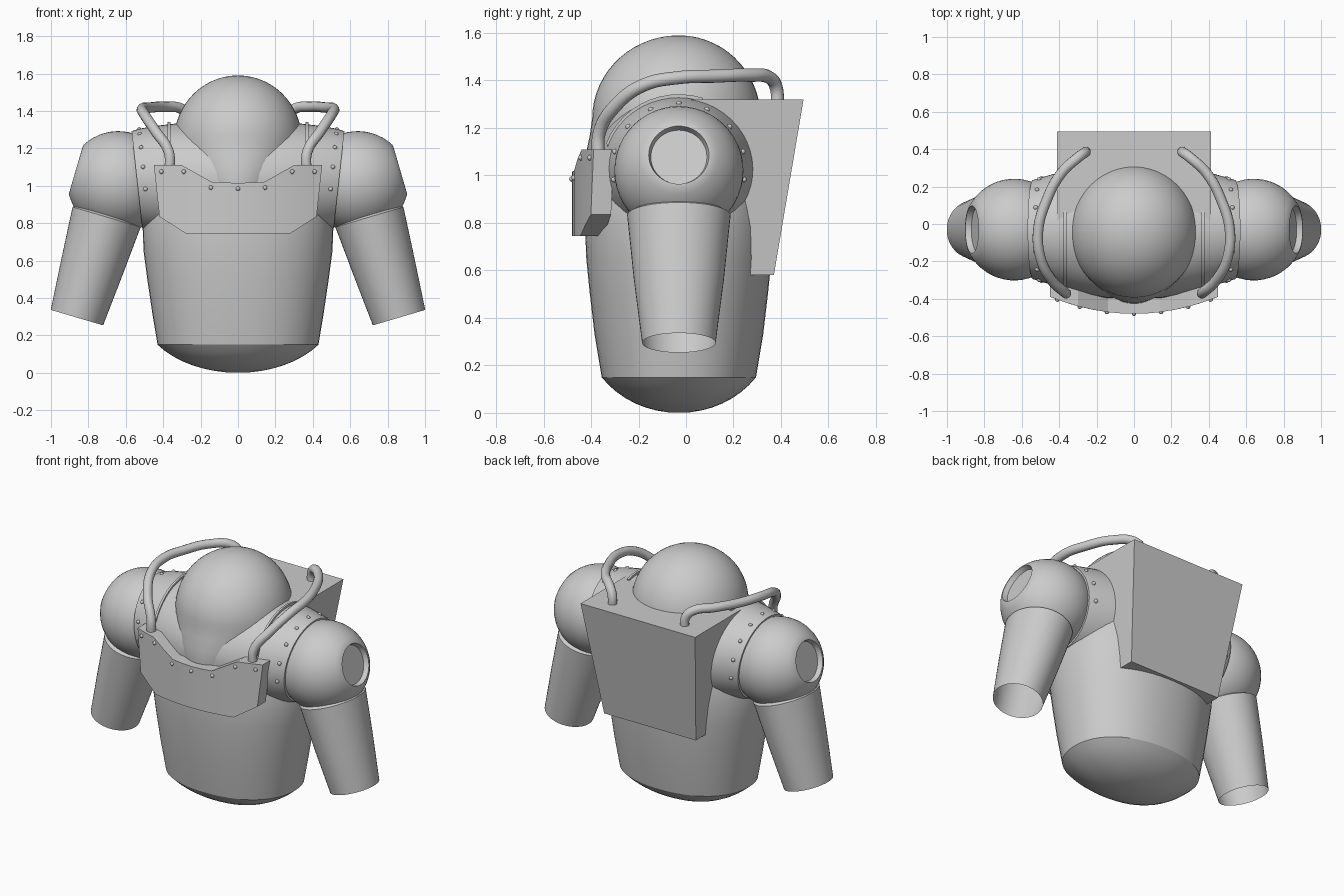
import bpy, bmesh, math
from mathutils import Vector, Matrix

if "Cube" in bpy.data.objects:
    bpy.data.objects.remove(bpy.data.objects["Cube"])

X, Y, Z = Vector((1, 0, 0)), Vector((0, 1, 0)), Vector((0, 0, 1))
CY = -0.03  # depth of the body's centre line


def finish(name, bm, mirror=False, angle=35):
    bmesh.ops.recalc_face_normals(bm, faces=bm.faces)
    me = bpy.data.meshes.new(name)
    bm.to_mesh(me)
    bm.free()
    ob = bpy.data.objects.new(name, me)
    bpy.context.collection.objects.link(ob)
    bpy.ops.object.select_all(action='DESELECT')
    ob.select_set(True)
    bpy.context.view_layer.objects.active = ob
    bpy.ops.object.shade_smooth_by_angle(angle=math.radians(angle))
    if mirror:
        ob.modifiers.new("Mirror", 'MIRROR').use_axis[0] = True
    return ob


def oval(c, u, v, a, b, p=2.0, n=48):
    """Superellipse ring in the plane of u and v."""
    pts = []
    for i in range(n):
        t = 2 * math.pi * i / n
        co, si = math.cos(t), math.sin(t)
        pts.append(Vector(c) + u * (a * math.copysign(abs(co) ** (2 / p), co))
                   + v * (b * math.copysign(abs(si) ** (2 / p), si)))
    return pts


def loft(name, rings, caps=(True, True), mirror=False, angle=35):
    bm = bmesh.new()
    vs = [[bm.verts.new(p) for p in r] for r in rings]
    n = len(vs[0])
    for a, b in zip(vs, vs[1:]):
        for i in range(n):
            bm.faces.new((a[i], a[(i + 1) % n], b[(i + 1) % n], b[i]))
    for cap, r in zip(caps, (vs[0], vs[-1])):
        if cap:
            bm.faces.new(r)
    return finish(name, bm, mirror, angle)


# torso: shallow dome underneath, swelling to the chest
rings = []
for k in range(1, 9):
    t = math.radians(55 * k / 8)
    f = math.sin(t) / math.sin(math.radians(55))
    z = 0.15 * (1 - math.cos(t)) / (1 - math.cos(math.radians(55)))
    rings.append(oval((0, CY, z), X, Y, 0.43 * f, 0.325 * f, 2.2))
for z, a, b in [(0.15, .43, .325), (0.33, .46, .355), (0.5, .485, .375), (0.65, .505, .39),
                (0.78, .51, .395), (0.9, .49, .39), (1.02, .44, .375), (1.15, .36, .34),
                (1.25, .28, .29)]:
    rings.append(oval((0, CY, z), X, Y, a, b, 2.2))
loft("torso", rings)

# shoulder yoke: horizontal sleeve ending in tilted round collars
rings = []
for x, zc, ry, rz, tilt in [(.54, 1.03, .265, .262, .11), (.50, 1.03, .278, .275, .10),
                            (.42, 1.03, .30, .29, .07), (.30, 1.03, .335, .305, .04),
                            (.15, 1.03, .365, .31, .02)]:
    rings.append(oval((x, CY, zc), Y, Vector((tilt, 0, 1)), ry, rz))
left = [[Vector((-p.x, p.y, p.z)) for p in r] for r in rings]
loft("shoulder_yoke", rings + left[::-1])

# helmet: dome over a neck that slides into the chest
rings = [oval((0, (f + b) / 2, z), X, Y, a, (b - f) / 2) for z, a, f, b in
         [(.9, .2, -.41, .2), (1.0, .25, -.427, .25), (1.1, .30, -.42, .29), (1.17, .33, -.405, .31)]]
for k in range(0, 16):
    t = math.radians(k * 88.5 / 15)
    f = math.cos(t)
    rings.append(oval((0, CY - .01 * f, 1.24 + .35 * math.sin(t)), X, Y, .342 * f, .355 * f))
loft("helmet", rings)

# backpack: tapered box
bm = bmesh.new()
bmesh.ops.create_cube(bm, size=1)
for v in bm.verts:
    top, back = v.co.z > 0, v.co.y > 0
    v.co = Vector((math.copysign(.412 if top else .33, v.co.x),
                   (.495 if top else .37) if back else 0.0, 1.32 if top else .58))
finish("backpack", bm)


# chest plate: curved armour slab with a dipped top edge
def plate_y(x):
    return -.48 + .45 * x * x


half = [(0, .745, 0, 1.015), (.07, .745, .07, 1.017), (.14, .745, .14, 1.02),
        (.22, .745, .22, 1.065), (.28, .745, .30, 1.11), (.35, .79, .375, 1.11),
        (.42, .835, .45, 1.11)]
cols = [(-xb, zb, -xt, zt) for xb, zb, xt, zt in half[:0:-1]] + half
rings = []
for xb, zb, xt, zt in cols:
    inner = .085 + .05 * (1 - abs(xt) / .45)
    yb, yt = plate_y(xb), plate_y(xt)
    rings.append([Vector((xb, yb, zb)), Vector((xt, yt, zt)),
                  Vector((xt, yt + inner, zt)), Vector((xb, yb + inner, zb))])
loft("chest_plate", rings, angle=25)

# shoulder balls with a recessed round port, turned about a tilted axis
d = Vector((.96, 0, .28)).normalized()
side = Y.cross(d)
c = Vector((.64, CY, 1.02))
R = .272
rings = []
for k in range(22):
    t = math.radians(4 + (149.5 - 4) * k / 21)
    rings.append(oval(c - d * (R * math.cos(t)), Y, side, R * math.sin(t), R * math.sin(t)))
rings.append(oval(c + d * .236, Y, side, .127, .127))
rings.append(oval(c + d * .205, Y, side, .118, .118))
loft("shoulder_ball", rings, mirror=True)

# open tapered upper arms
p0, p1 = Vector((.7025, CY, .8325)), Vector((.861, CY, .295))
ax = (p1 - p0).normalized()
u = Y.cross(ax)
loft("arm_sleeve", [oval(p0 - ax * .02, Y, u, .18, .17), oval(p0, Y, u, .218, .19),
                    oval(p0.lerp(p1, .5), Y, u, .19, .169), oval(p1, Y, u, .155, .146)],
     caps=(False, False), mirror=True, angle=40)

# air hoses from the chest plate over the shoulder to the backpack
cu = bpy.data.curves.new("air_hose", 'CURVE')
cu.dimensions = '3D'
cu.bevel_depth = .028
cu.bevel_resolution = 4
cu.resolution_u = 6
cu.use_fill_caps = True
path = [(.365, -.37, 1.08), (.37, -.365, 1.18), (.44, -.30, 1.29), (.50, -.18, 1.38),
        (.512, -.03, 1.412), (.47, .12, 1.418), (.39, .27, 1.422), (.30, .355, 1.41),
        (.265, .38, 1.37), (.26, .385, 1.29)]
sp = cu.splines.new('BEZIER')
sp.bezier_points.add(len(path) - 1)
for bp, co in zip(sp.bezier_points, path):
    bp.co = co
    bp.handle_left_type = bp.handle_right_type = 'AUTO'
hose = bpy.data.objects.new("air_hose", cu)
bpy.context.collection.objects.link(hose)
hose.modifiers.new("Mirror", 'MIRROR').use_axis[0] = True

# thin seam ridge beside the helmet
arc = [(CY + .325 * math.cos(math.radians(a)), 1.03 + .312 * math.sin(math.radians(a)))
       for a in range(72, 166, 8)]
arc += [(-.30, 1.05), (.06, 1.2)]
loft("seam_ridge", [[Vector((x, y, z)) for y, z in arc] for x in (.362, .376)], mirror=True)

# rivets on the chest plate and around the collars
spots = [Vector((x, plate_y(x), z)) for x, z in
         [(0, .985), (.145, .99), (-.145, .99), (.29, 1.075), (-.29, 1.075), (.41, 1.075), (-.41, 1.075)]]
for a in range(-10, 191, 25):
    t = math.radians(a)
    for s in (1, -1):
        spots.append(Vector((s * (.50 + .028 * math.sin(t)), CY - .278 * math.cos(t),
                             1.03 + .272 * math.sin(t))))
bm = bmesh.new()
for p in spots:
    bmesh.ops.create_uvsphere(bm, u_segments=10, v_segments=6, radius=.012,
                              matrix=Matrix.Translation(p))
finish("rivets", bm, angle=60)
